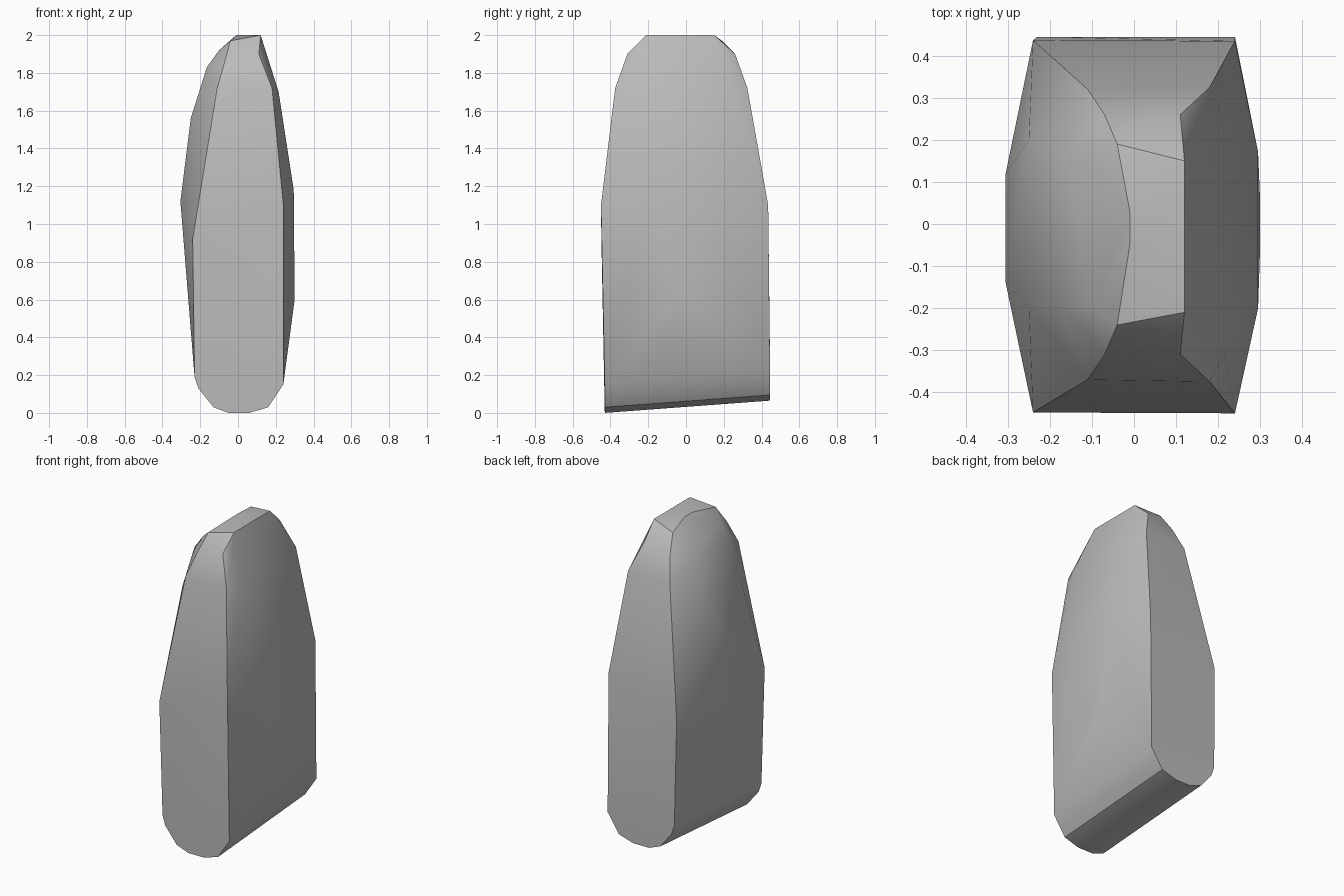
import bpy
import bmesh
import math

default_cube = bpy.data.objects.get("Cube")
if default_cube:
    bpy.data.objects.remove(default_cube, do_unlink=True)


def make_material(name, colour):
    material = bpy.data.materials.new(name)
    material.use_nodes = True
    material.diffuse_color = colour
    shader = material.node_tree.nodes["Principled BSDF"]
    shader.inputs["Base Color"].default_value = colour
    shader.inputs["Roughness"].default_value = 0.9
    return material


def rounded_foot(profile, front, back, rise):
    """Sweep the rounded underside from front to back, lifting the back end."""
    points = []
    for x, z in profile:
        points.append((x, front, z))
        points.append((x, back, z + rise))
    return points


def side_edge(rows):
    """Each row gives x, front y, back y and height for a pair of points."""
    points = []
    for x, front, back, z in rows:
        points.append((x, front, z))
        points.append((x, back, z))
    return points


def build_stone(name, points, material):
    """Chisel one block: the tight hull around its corner points."""
    mesh = bpy.data.meshes.new(name)
    bm = bmesh.new()
    for point in points:
        bm.verts.new(point)
    hull = bmesh.ops.convex_hull(bm, input=bm.verts)
    spare = set(hull["geom_interior"] + hull["geom_unused"])
    loose = [item for item in spare if isinstance(item, bmesh.types.BMVert)]
    bmesh.ops.delete(bm, geom=loose, context="VERTS")
    bmesh.ops.recalc_face_normals(bm, faces=bm.faces)
    bm.to_mesh(mesh)
    bm.free()
    mesh.materials.append(material)
    stone = bpy.data.objects.new(name, mesh)
    bpy.context.collection.objects.link(stone)
    return stone


# Rounded underside, tilted up towards the back
foot = rounded_foot(
    [(-.23, .19), (-.21, .13), (-.13, .03), (-.05, 0),
     (.06, 0), (.16, .03), (.24, .15)],
    front=-.43, back=.445, rise=.065)

# Corners of the flat front and back faces, narrowing upwards
corners = side_edge([
    (-.24, -.448, .437, .92),
    (.24, -.45, .435, 1.1),
    (-.11, -.37, .32, 1.72),
    (.18, -.375, .325, 1.72),
])

# Swollen long sides
sides = side_edge([
    (.3, -.05, .05, .6),
    (.295, -.2, .17, 1.18),
    (.215, -.31, .25, 1.7),
    (-.305, -.14, .12, 1.12),
    (-.25, -.2, .2, 1.56),
    (-.165, -.2, .17, 1.83),
])

# Crown, sloping away from the ridge
crown = side_edge([
    (.12, -.21, .15, 2),
    (.11, -.31, .26, 1.9),
    (-.01, -.05, .03, 2),
    (-.04, -.24, .19, 1.97),
    (-.1, -.2, .15, 1.92),
    (-.07, -.31, .26, 1.86),
])

grey_stone = make_material("grey stone", (.5, .5, .5, 1))
stone = build_stone("standing_stone", foot + corners + sides + crown, grey_stone)

# Soft facets with crisp main edges
bpy.ops.object.select_all(action="DESELECT")
bpy.context.view_layer.objects.active = stone
stone.select_set(True)
bpy.ops.object.shade_smooth_by_angle(angle=math.radians(30))
